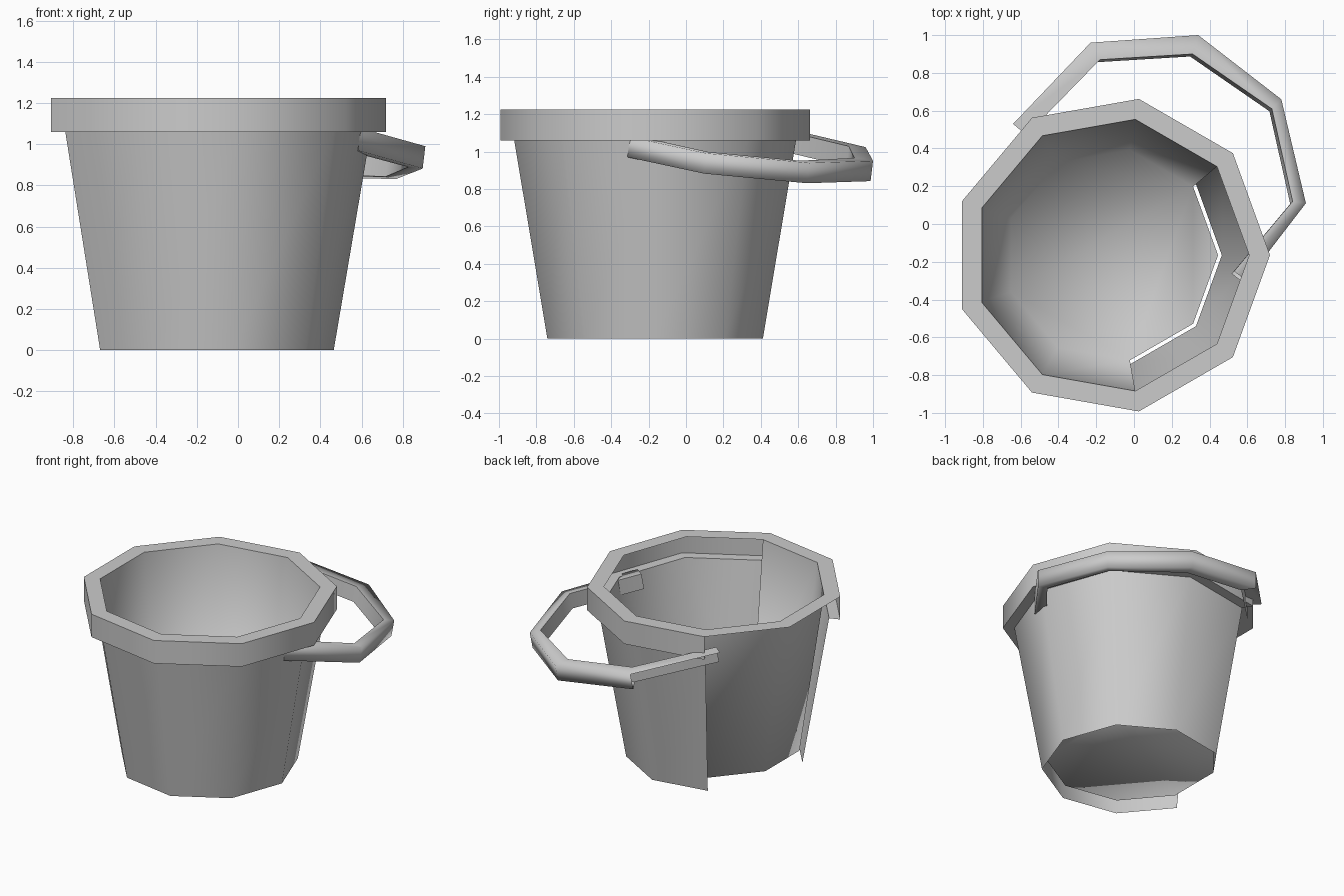
import bpy
from math import cos, sin, radians
from mathutils import Vector

cube = bpy.data.objects.get("Cube")
if cube:
    bpy.data.objects.remove(cube, do_unlink=True)

grey = bpy.data.materials.new("grey_plastic")
grey.use_nodes = True
colour = (0.6, 0.6, 0.6, 1)
grey.diffuse_color = colour
grey.node_tree.nodes["Principled BSDF"].inputs["Base Color"].default_value = colour

SIDES = 9
CENTRE = Vector((-0.12, -0.165, 0))


def make(name, verts, faces, angle=None):
    mesh = bpy.data.meshes.new(name)
    mesh.from_pydata(verts, [], faces)
    mesh.materials.append(grey)
    obj = bpy.data.objects.new(name, mesh)
    bpy.context.collection.objects.link(obj)
    mesh.shade_smooth()
    if angle:
        mesh.set_sharp_from_angle(angle=radians(angle))
    return obj


def lathe(name, profile, missing=(), floor=False, angle=None):
    """Turn a (radius, height) profile into a nine-sided shell, with open segments."""
    n = len(profile)
    verts = []
    for i in range(SIDES):
        a = radians(360 / SIDES * i)
        verts += [CENTRE + Vector((r * cos(a), r * sin(a), z)) for r, z in profile]
    faces = []
    for i in range(SIDES):
        if i in missing:
            continue
        p, q = i * n, (i + 1) % SIDES * n
        faces += [(p + k, q + k, q + k + 1, p + k + 1) for k in range(n - 1)]
    if floor:
        faces.append([i * n + n - 1 for i in range(SIDES)])
    return make(name, verts, faces, angle)


# Bucket: outer wall with rim skirt, flat rim top, inner shell with raised floor
lathe("outer_wall", [(0.585, 0), (0.765, 1.06), (0.84, 1.06), (0.84, 1.225)],
      missing=(3, 4), angle=50)
lathe("rim_top", [(0.84, 1.225), (0.73, 1.225)])
lathe("inner_shell", [(0.73, 1.225), (0.565, 0.085)], missing=(0, 7, 8), floor=True)

# Handle: bent bar lying in a tilted plane
outer = [(-0.64, 0.53), (-0.23, 0.96), (0.34, 1.0), (0.78, 0.66), (0.91, 0.11), (0.595, -0.30)]
inner = [(-0.57, 0.47), (-0.18, 0.87), (0.31, 0.90), (0.73, 0.61), (0.84, 0.12), (0.53, -0.25)]
drop = Vector((0.12, 0.122, 1)).normalized() * 0.11


def on_plane(p):
    return Vector((p[0], p[1], 1.113 - 0.12 * p[0] - 0.122 * p[1]))


def strip(name, columns, skip=()):
    n = len(columns)
    verts = [v for row in zip(*columns) for v in row]
    faces = [(i * n + k, i * n + k + 1, (i + 1) * n + k + 1, (i + 1) * n + k)
             for i in range(len(outer) - 1) for k in range(n - 1) if (i, k) not in skip]
    return make(name, verts, faces)


out_top = [on_plane(p) for p in outer]
in_top = [on_plane(p) for p in inner]
out_low = [p - drop for p in out_top]
in_low = [p - drop for p in in_top]
strip("handle_outer_band", [in_low, out_low, out_top, in_top], skip=((0, 0), (0, 1)))
strip("handle_inner_face", [in_top, in_low])
